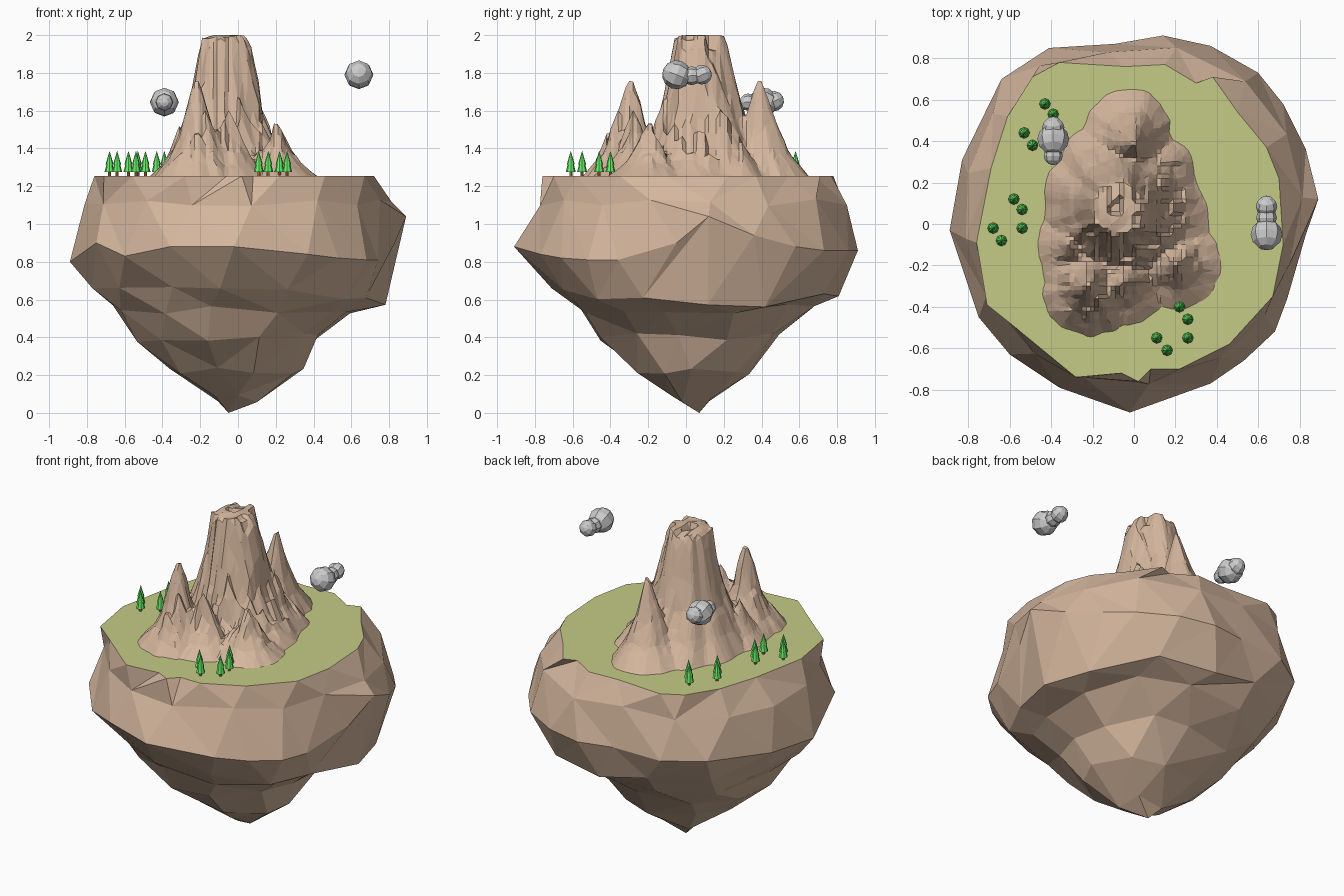
import bpy, bmesh, math, random
from mathutils import Vector, Matrix, noise

if "Cube" in bpy.data.objects:
    bpy.data.objects.remove(bpy.data.objects["Cube"])

random.seed(4)
TOP = 1.254


def material(name, rgb):
    m = bpy.data.materials.new(name)
    m.diffuse_color = (*rgb, 1)
    m.use_nodes = True
    m.node_tree.nodes["Principled BSDF"].inputs["Base Color"].default_value = m.diffuse_color
    return m


ROCK = material("rock", (0.66, 0.47, 0.34))
GRASS = material("grass", (0.56, 0.60, 0.24))
LEAF = material("leaf", (0.13, 0.85, 0.13))
BARK = material("bark", (0.55, 0.25, 0.09))


def finish(bm, name, mats=()):
    bmesh.ops.recalc_face_normals(bm, faces=bm.faces)
    me = bpy.data.meshes.new(name)
    bm.to_mesh(me)
    bm.free()
    for m in mats:
        me.materials.append(m)
    ob = bpy.data.objects.new(name, me)
    bpy.context.collection.objects.link(ob)
    return ob


def lerp_table(tab, t):
    for (a, u), (b, v) in zip(tab, tab[1:]):
        if t <= b:
            return u + (v - u) * (t - a) / (b - a)
    return tab[-1][1]


def angle(p):
    return math.atan2(p[1], p[0])


# Grass edge seen from above, and the widest rock rim with its heights
grass_edge = sorted([
    (-.36, .78), (-.04, .76), (.15, .77), (.30, .68), (.38, .71), (.50, .54), (.64, .37),
    (.70, .22), (.72, -.10), (.67, -.35), (.46, -.58), (.22, -.70), (.08, -.70), (.02, -.76),
    (-.06, -.72), (-.28, -.74), (-.56, -.51), (-.71, -.39), (-.76, -.09), (-.69, .27),
    (-.61, .52), (-.49, .71)], key=angle)
rim = [
    (-.89, -.03, .80), (-.75, -.45, .90), (-.60, -.63, .83), (-.36, -.79, .88), (-.02, -.91, .88),
    (.37, -.77, .84), (.53, -.66, .82), (.68, -.52, .81), (.74, -.36, .81), (.83, -.05, .90),
    (.89, .12, 1.04), (.83, .36, .94), (.72, .58, .88), (.60, .73, .86), (.37, .86, .86),
    (.14, .91, .86), (-.09, .87, .87), (-.41, .85, .86), (-.64, .70, .86), (-.83, .31, .82)]
polar = [(angle(p), math.hypot(*p[:2])) for p in rim]
polar = [(polar[-1][0] - math.tau, polar[-1][1])] + polar + [(polar[0][0] + math.tau, polar[0][1])]

# Grass top
bm = bmesh.new()
bm.faces.new([bm.verts.new((x, y, TOP)) for x, y in grass_edge])
finish(bm, "grass_top", [GRASS])


# Rock body: irregular rings stitched into triangles
def stitch(bm, A, B):
    i = j = 0
    n, m = len(A), len(B)
    while i < n or j < m:
        na = A[(i + 1) % n][0] + (math.tau if i + 1 >= n else 0) if i < n else 99
        nb = B[(j + 1) % m][0] + (math.tau if j + 1 >= m else 0) if j < m else 99
        if na < nb:
            bm.faces.new((A[i % n][1], A[(i + 1) % n][1], B[j % m][1]))
            i += 1
        else:
            bm.faces.new((A[i % n][1], B[(j + 1) % m][1], B[j % m][1]))
            j += 1


bm = bmesh.new()
ring = [(angle(p), bm.verts.new((*p, TOP))) for p in grass_edge]
levels = [  # z, left, right, front, back, count (None = the rim itself)
    (1.11, .83, .83, .80, .86, 16), None, (.67, .77, .79, .72, .80, 14),
    (.55, .68, .64, .60, .68, 12), (.40, .55, .45, .48, .50, 11), (.23, .36, .35, .27, .33, 9),
    (.08, .14, .11, .08, .17, 5)]
for k, lev in enumerate(levels):
    nxt = []
    if lev is None:
        nxt = [(angle(p), bm.verts.new(p)) for p in rim]
    else:
        z, l, r, f, b, n = lev
        for i in range(n):
            a = -math.pi + (i + 0.3 + 0.4 * (k % 2) + random.uniform(-.12, .12)) * math.tau / n
            d = lerp_table(polar, a) * random.uniform(.98, 1.02)
            x, y = d * math.cos(a), d * math.sin(a)
            lip = .09 * max(0, math.cos(a - .25)) if k == 2 else 0  # overhang sags on the right
            p = (x * (r if x > 0 else l) / .89, y * (b if y > 0 else f) / .91,
                 z - lip + random.uniform(-.025, .025))
            nxt.append((angle(p), bm.verts.new(p)))
    nxt.sort(key=lambda q: q[0])
    stitch(bm, ring, nxt)
    ring = nxt
tip = bm.verts.new((-.05, .07, 0))
for i in range(len(ring)):
    bm.faces.new((ring[i][1], ring[(i + 1) % len(ring)][1], tip))
finish(bm, "rock_body", [ROCK])

# Mountain: a height grid made from the highest of several peaks
broad = [(0, 1.0), (.15, .998), (.32, .97), (.37, .87), (.45, .66), (.57, .41), (.77, .18), (1, 0),
         (1.2, -.12), (9, -4)]
spike = [(0, 1.03), (.1, .9), (.35, .5), (.6, .24), (1, 0), (1.25, -.12), (9, -4)]
peaks = [  # x, y, height, reach left/right/front/back, profile
    (-.08, .07, .746, .35, .41, .37, .43, broad),
    (-.22, -.30, .52, .22, .25, .24, .28, spike),
    (.00, .39, .52, .25, .18, .25, .27, spike),
    (.12, .02, .36, .25, .24, .28, .26, spike),
    (.20, -.19, .27, .25, .22, .22, .22, spike),
    (-.05, -.28, .30, .22, .22, .20, .22, spike),
    (-.31, -.10, .25, .15, .2, .25, .2, spike)]


def height(x, y):
    best = -1
    for px, py, h, l, r, f, b, prof in peaks:
        dx, dy = x - px, y - py
        t = math.hypot(dx / (r if dx > 0 else l), dy / (b if dy > 0 else f))
        c = Vector((dx, dy, 0)).normalized() * 3 + Vector((px * 9, py * 9, t))
        t *= 1 + .08 * noise.noise(c)
        best = max(best, h * lerp_table(prof, t))
    # crags, rougher on the front and right, none on the skirt
    rough = .06 if y - x < .2 else .015
    if best > .04:
        best += rough * noise.cell(Vector((x * 17, y * 17, 3))) * min(1, (best - .04) * 5)
    return min(best, .746 - .03 * max(0, noise.noise(Vector((x * 9, y * 9, 1)))))


bm = bmesh.new()
S, NX, NY = .02, 52, 67
grid = [[bm.verts.new((x, y, TOP + height(x, y)))
         for x in (-.53 + S * i for i in range(NX))] for y in (-.62 + S * j for j in range(NY))]
for j in range(NY - 1):
    for i in range(NX - 1):
        q = (grid[j][i], grid[j][i + 1], grid[j + 1][i + 1], grid[j + 1][i])
        if max(v.co.z for v in q) > TOP - .005:
            bm.faces.new(q)
bmesh.ops.delete(bm, geom=[v for v in bm.verts if not v.link_faces], context='VERTS')
for v in bm.verts:
    v.co.z = max(v.co.z, TOP - .04)
mountain = finish(bm, "mountain", [ROCK])
if sum(p.normal.z for p in mountain.data.polygons) < 0:
    mountain.data.flip_normals()
dec = mountain.modifiers.new("facets", 'DECIMATE')
dec.ratio = .5


# Pine trees: trunk and two cone tiers
def tree(k, x, y):
    bm = bmesh.new()
    for z0, z1, r0, r1, mat in ((0, .03, .008, .008, 1), (.02, .085, .027, .010, 0), (.062, .134, .021, 0, 0)):
        old = set(bm.faces)
        bmesh.ops.create_cone(bm, cap_ends=True, segments=8, radius1=r0, radius2=r1, depth=z1 - z0,
                              matrix=Matrix.Translation((x, y, TOP + (z0 + z1) / 2)))
        for f in bm.faces:
            if f not in old:
                f.material_index = mat
    finish(bm, f"pine_tree_{k}", [LEAF, BARK])


for k, p in enumerate([
        (-.43, .58), (-.39, .53), (-.53, .44), (-.49, .38), (-.58, .12), (-.54, .07), (-.68, -.02),
        (-.54, -.02), (-.64, -.08), (.22, -.40), (.26, -.46), (.11, -.55), (.26, -.55), (.16, -.61)]):
    tree(k + 1, *p)


# Clouds: clusters of low-poly balls
def cloud(name, balls):
    bm = bmesh.new()
    for k, (x, y, z, r) in enumerate(balls):
        bmesh.ops.create_uvsphere(bm, u_segments=8, v_segments=6, radius=r,
                                  matrix=Matrix.Translation((x, y, z)) @ Matrix.Rotation(1.2 + k * .4, 4, 'X'))
    finish(bm, name)


cloud("cloud_right", [(.64, -.05, 1.79, .077), (.64, .03, 1.785, .05), (.64, .085, 1.79, .052)])
cloud("cloud_left", [(-.39, .41, 1.645, .077), (-.39, .33, 1.645, .046), (-.39, .465, 1.65, .054)])
